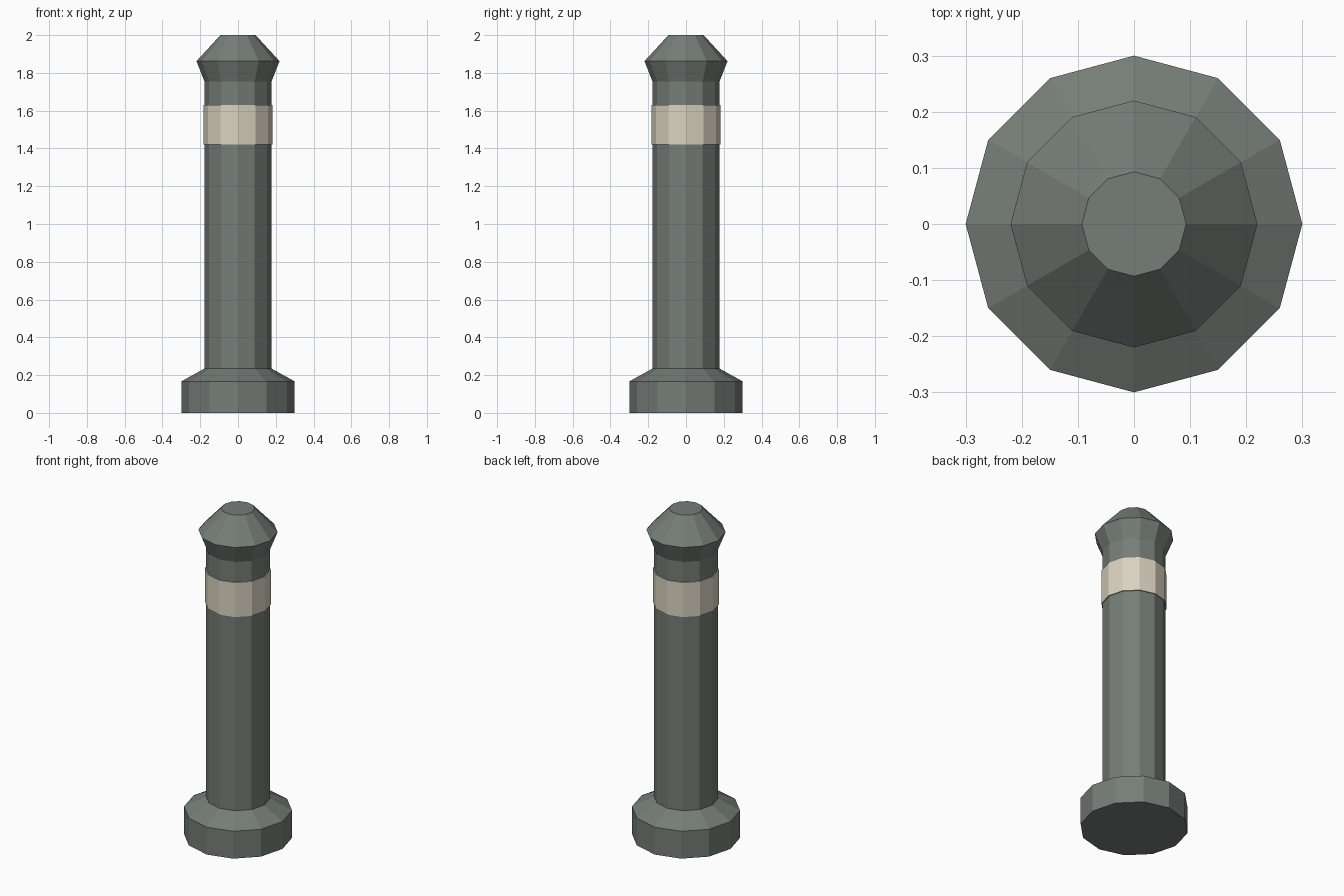
import bpy, bmesh
from math import cos, sin, pi

if "Cube" in bpy.data.objects:
    bpy.data.objects.remove(bpy.data.objects["Cube"])

SIDES = 12


def material(name, rgb):
    mat = bpy.data.materials.new(name)
    mat.diffuse_color = (*rgb, 1)
    mat.use_nodes = True
    mat.node_tree.nodes["Principled BSDF"].inputs["Base Color"].default_value = mat.diffuse_color
    return mat


def lathe(name, profile, mat, closed=False):
    """Spin (radius, z) points round z; cap both ends, or close into a ring."""
    bm = bmesh.new()
    rings = [[bm.verts.new((r * cos(2 * pi * i / SIDES), r * sin(2 * pi * i / SIDES), z))
              for i in range(SIDES)] for r, z in profile]
    pairs = list(zip(rings, rings[1:]))
    if closed:
        pairs.append((rings[-1], rings[0]))
    else:
        bm.faces.new(rings[0])
        bm.faces.new(rings[-1])
    for a, b in pairs:
        for i in range(SIDES):
            j = (i + 1) % SIDES
            bm.faces.new((a[i], a[j], b[j], b[i]))
    bmesh.ops.recalc_face_normals(bm, faces=bm.faces)
    mesh = bpy.data.meshes.new(name)
    bm.to_mesh(mesh)
    bm.free()
    mesh.materials.append(mat)
    obj = bpy.data.objects.new(name, mesh)
    bpy.context.collection.objects.link(obj)
    return obj


iron = material("painted_iron", (0.18, 0.205, 0.185))
cream = material("cream_band", (0.70, 0.65, 0.53))

# Post: stepped foot, straight shaft, flared cap with flat top
lathe("bollard_post", [(0.30, 0), (0.30, 0.167), (0.177, 0.235), (0.177, 1.754),
                       (0.22, 1.862), (0.093, 2.0)], iron)

# Pale band wrapped round the upper shaft
lathe("reflective_band", [(0.17, 1.42), (0.183, 1.42), (0.183, 1.63), (0.17, 1.63)],
      cream, closed=True)
